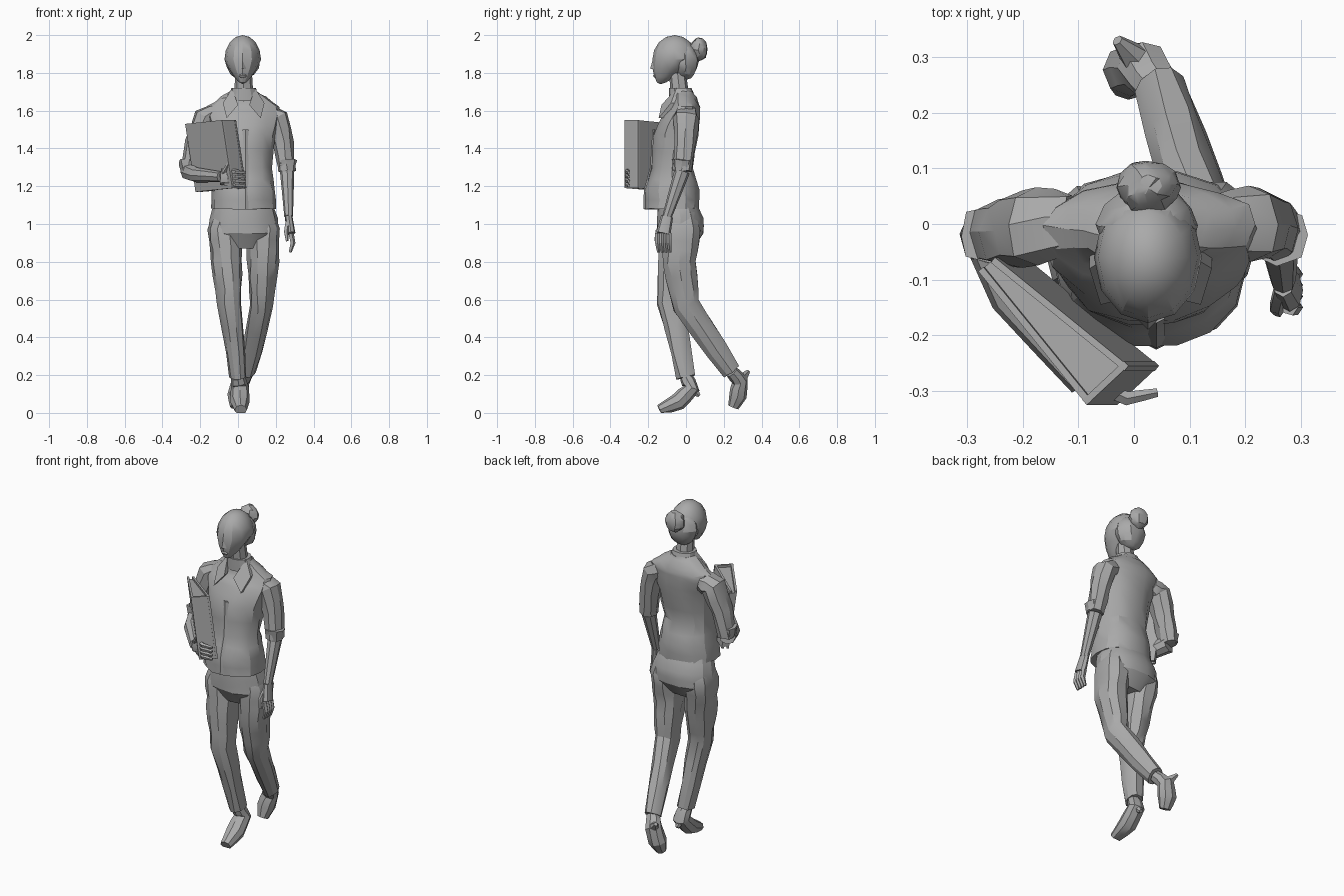
import bpy, bmesh, math, random
from mathutils import Vector

random.seed(4)
default_cube = bpy.data.objects.get("Cube")
if default_cube:
    bpy.data.objects.remove(default_cube, do_unlink=True)

grey = bpy.data.materials.new("plain_grey")
grey.use_nodes = True
grey.diffuse_color = (0.4, 0.4, 0.4, 1)
grey.node_tree.nodes["Principled BSDF"].inputs["Base Color"].default_value = grey.diffuse_color

ACROSS, FORWARD, UP = Vector((1, 0, 0)), Vector((0, -1, 0)), Vector((0, 0, 1))
CRUMPLE = 0.005


def finish(name, bm, jitter=0.0):
    """Turn a bmesh into a shaded object, with optional cloth crumpling."""
    for vert in bm.verts:
        vert.co += Vector([random.uniform(-jitter, jitter) for axis in vert.co])
        vert.co.z = max(vert.co.z, 0)
    bmesh.ops.recalc_face_normals(bm, faces=bm.faces)
    mesh = bpy.data.meshes.new(name)
    bm.to_mesh(mesh)
    bm.free()
    mesh.materials.append(grey)
    part = bpy.data.objects.new(name, mesh)
    bpy.context.collection.objects.link(part)
    bpy.ops.object.select_all(action="DESELECT")
    part.select_set(True)
    bpy.context.view_layer.objects.active = part
    bpy.ops.object.shade_smooth_by_angle(angle=math.radians(28))


def squash(value):
    """Make a round section slightly boxy."""
    return math.copysign(abs(value) ** 0.9, value)


def skin(name, rings, sides, jitter):
    """Bridge rings given as (centre, side vector, depth vector)."""
    bm = bmesh.new()
    loops = []
    for centre, side, depth in rings:
        angles = [math.tau * k / sides for k in range(sides)]
        loops.append([bm.verts.new(centre + side * squash(math.cos(a)) + depth * squash(math.sin(a)))
                      for a in angles])
    for lower, upper in zip(loops, loops[1:]):
        for k in range(sides):
            bm.faces.new((lower[k - 1], lower[k], upper[k], upper[k - 1]))
    bm.faces.new(loops[0])
    bm.faces.new(loops[-1])
    finish(name, bm, jitter)


def subdivide(points, steps):
    points = [Vector(p) for p in points]
    path = [a.lerp(b, i / steps) for a, b in zip(points, points[1:]) for i in range(steps)]
    return path + [points[-1]]


def limb(name, joints, radii, depth=1, sides=8, steps=2, jitter=0.0, axis=ACROSS):
    """Tube running through joints, with one radius for each joint."""
    path = subdivide([(*joint, radius) for joint, radius in zip(joints, radii)], steps)
    last = len(path) - 1
    rings = []
    for i, point in enumerate(path):
        along = (path[min(i + 1, last)] - path[max(i - 1, 0)]).xyz.normalized()
        side = (axis - along * axis.dot(along)).normalized()
        rings.append((point.xyz, side * point.w, along.cross(side) * point.w * depth))
    skin(name, rings, sides, jitter)


def loft(name, sections, sides=12, jitter=0.0):
    """Level sections given as (y, z, half width, half depth)."""
    rings = []
    for y, z, width, depth in subdivide(sections, 2):
        rings.append((Vector((0.03, y, z)), ACROSS * width, FORWARD * depth))
    skin(name, rings, sides, jitter)


def blob(name, centre, size, chin=0.0, jitter=0.0):
    """Ball whose lower half can taper forward into a chin."""
    bm = bmesh.new()
    bmesh.ops.create_uvsphere(bm, u_segments=12, v_segments=8, radius=1)
    for vert in bm.verts:
        drop = max(-vert.co.z, 0) * chin
        vert.co.xy *= 1 - drop
        vert.co = Vector(centre) + Vector([c * s for c, s in zip(vert.co, size)])
        vert.co += FORWARD * drop * 0.15
    finish(name, bm, jitter)


def prism(name, outline, shift):
    """Extrude an outline along a slanted direction."""
    bm = bmesh.new()
    face = bm.faces.new([bm.verts.new(p) for p in outline])
    made = bmesh.ops.extrude_face_region(bm, geom=[face])["geom"]
    moved = [item for item in made if isinstance(item, bmesh.types.BMVert)]
    bmesh.ops.translate(bm, vec=shift, verts=moved)
    finish(name, bm)


# Shirt body, button strip and collar
loft("shirt_body", [
    (-.075, 1.08, .175, .145), (-.075, 1.18, .165, .145), (-.075, 1.3, .145, .11),
    (-.055, 1.47, .165, .12), (-.025, 1.57, .19, .1), (-.005, 1.62, .19, .08),
    (-.01, 1.67, .12, .065), (-.02, 1.7, .07, .06)], sides=14, jitter=CRUMPLE)
limb("button_strip", [(.04, -.218, 1.08), (.04, -.215, 1.18), (.04, -.182, 1.3), (.04, -.17, 1.5)],
     [.016] * 4, depth=.5, sides=4)
loft("collar", [(-.02, 1.65, .085, .07), (-.03, 1.72, .065, .06)])
for sign, label in ((1, "left"), (-1, "right")):
    flap = [(.06, -.05, 1.72), (.11, -.08, 1.64), (.09, -.145, 1.56), (.03, -.13, 1.63)]
    prism(label + "_collar_flap", [(.03 + sign * x, y, z) for x, y, z in flap], FORWARD * -.03)

# Trousers
loft("trouser_seat", [
    (-.05, 1.13, .15, .1), (-.03, 1.03, .18, .125), (-.03, .95, .185, .125), (-.035, .87, .12, .07)],
    sides=14, jitter=CRUMPLE / 2)
right_ankle, left_ankle = Vector((0, 0, .19)), Vector((.05, .24, .22))
leg_radii = [.06, .09, .082, .064, .045]
limb("right_trouser_leg", [(-.05, -.035, 1.1), (-.075, -.035, .97), (-.06, -.055, .8),
                           (-.045, -.08, .58), right_ankle],
     leg_radii, depth=1.15, sides=10, steps=3, jitter=CRUMPLE)
limb("left_trouser_leg", [(.11, -.035, 1.1), (.135, -.025, .97), (.132, -.035, .8),
                          (.125, 0, .57), left_ankle],
     leg_radii, depth=1.15, sides=10, steps=3, jitter=CRUMPLE)

# Shoes with slim heels
right_sole, left_sole = Vector((.01, .03, .13)), Vector((.015, .285, .17))
shoe_radii = [.038, .048, .052, .032]
limb("right_shoe", [right_ankle, right_sole, (.01, -.04, .06), (.015, -.14, .015)], shoe_radii, depth=.9)
limb("left_shoe", [left_ankle, left_sole, (-.005, .275, .09), (-.01, .25, .03)], shoe_radii, depth=.9)
limb("right_heel", [right_sole, right_sole + Vector((0, .04, -.04))], [.035, .01], sides=6)
limb("left_heel", [left_sole, left_sole + Vector((-.045, .045, .05))], [.035, .01], sides=6)

# Sleeves with rolled cuffs
right_elbow, left_elbow = Vector((-.26, -.02, 1.28)), Vector((.26, -.02, 1.28))
sleeve_radii = [.05, .062, .054, .045]
limb("right_sleeve", [(-.11, 0, 1.58), (-.175, -.005, 1.56), (-.225, -.015, 1.43), right_elbow],
     sleeve_radii, depth=1.15, jitter=CRUMPLE)
limb("left_sleeve", [(.14, 0, 1.58), (.21, 0, 1.56), (.24, -.005, 1.43), left_elbow],
     sleeve_radii, depth=1.1, jitter=CRUMPLE)
for label, elbow in (("right", right_elbow), ("left", left_elbow)):
    limb(label + "_cuff", [elbow, elbow + UP * .06], [.046, .052], jitter=CRUMPLE)

# Hanging arm and hand
wrist, palm = Vector((.268, -.1, 1.04)), Vector((.28, -.12, .95))
limb("left_forearm", [left_elbow, wrist], [.038, .023], depth=1.1)
limb("left_palm", [wrist, palm], [.02, .024], depth=1.6)
for k in range(4):
    knuckle = palm + FORWARD * (k - 1.5) * .02
    limb("left_finger_" + str(k), [knuckle, knuckle + Vector((.01, 0, -.05)), knuckle + Vector((-.005, .005, -.1))],
         [.015, .014, .008], sides=5)
limb("left_thumb", [wrist, palm + Vector((-.025, -.03, .01)), palm + Vector((-.02, -.04, -.04))],
     [.014, .013, .008], sides=5)

# Bent arm and hand holding the folder
grip, fingertip = Vector((-.09, -.285, 1.25)), Vector((.11, -.015, -.01))
limb("right_forearm", [right_elbow, (-.22, -.13, 1.26), grip], [.048, .04, .028])
limb("right_palm", [grip, grip + fingertip * .4], [.022, .018], depth=2, axis=FORWARD)
for k in range(4):
    knuckle = grip + fingertip * .2 + UP * (k - 1.5) * .023
    bend = knuckle + fingertip / 2 + FORWARD * .018
    limb("right_finger_" + str(k), [knuckle, bend, knuckle + fingertip], [.014, .013, .008], sides=5, axis=UP)
limb("right_thumb", [grip, grip + Vector((.04, -.03, .07))], [.014, .009], sides=5, axis=FORWARD)

# Folder: two covers, a spine and recessed pages
slant = Vector((.055, 0, -.36))
hinge, corner = Vector((-.085, -.325, 1.55)), Vector((-.01, -.255, 1.55))
outer_edge, inner_edge = Vector((-.28, -.085, 1.53)), Vector((-.25, -.06, 1.53))


def slab(name, a, b, thickness):
    across = UP.cross(b - a).normalized() * thickness
    prism(name, [a, b, b + across, a + across], slant)


slab("folder_outer_cover", outer_edge, hinge, .012)
slab("folder_spine", hinge, corner, .012)
slab("folder_inner_cover", corner, inner_edge, .012)
inset = slant * .04
prism("folder_pages", [p + inset for p in (outer_edge, hinge, corner, inner_edge)], slant * .93)

# Neck, head and face
loft("neck", [(-.025, 1.62, .055, .05), (-.045, 1.8, .044, .045)], sides=8)
blob("head", (.025, -.06, 1.87), (.097, .118, .13), chin=.5)
limb("nose", [(.025, -.165, 1.88), (.025, -.172, 1.82)], [.008, .018], sides=4)
blob("lips", (.025, -.158, 1.785), (.022, .016, .012))

# Hair at the nape and the bun
blob("nape_hair", (.025, -.005, 1.865), (.09, .07, .1), jitter=CRUMPLE)
blob("hair_bun", (.025, .068, 1.925), (.056, .048, .06), jitter=CRUMPLE)
